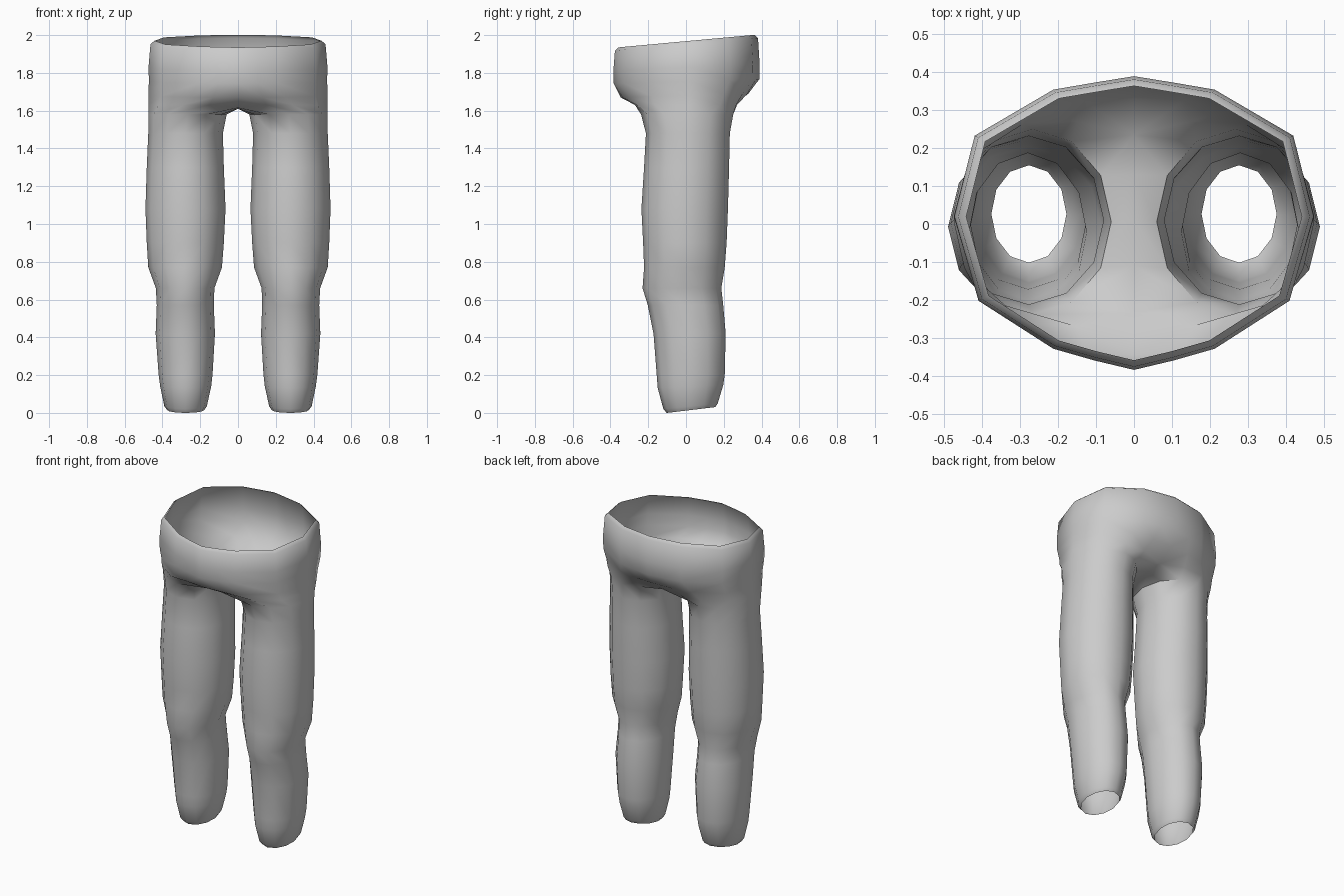
import bpy, bmesh, math

if "Cube" in bpy.data.objects:
    bpy.data.objects.remove(bpy.data.objects["Cube"])

grey = bpy.data.materials.new("light grey cloth")
grey.diffuse_color = (0.6, 0.6, 0.6, 1)
grey.use_nodes = True
grey.node_tree.nodes["Principled BSDF"].inputs["Base Color"].default_value = grey.diffuse_color

bm = bmesh.new()


def ring(points):
    return [bm.verts.new(p) for p in points]


def bridge(upper, lower, closed=False):
    n = len(upper)
    for j in range(n if closed else n - 1):
        k = (j + 1) % n
        bm.faces.new((upper[j], lower[j], lower[k], upper[k]))


# Half outline of the waist, from front centre round to back centre
waist = [(0, -.38), (.105, -.355), (.21, -.325), (.405, -.20), (.468, .02),
         (.415, .23), (.21, .35), (.105, .368), (0, .385)]
hip = [(0, -.345), (.13, -.335), (.25, -.295), (.41, -.18), (.475, .02),
       (.42, .20), (.25, .30), (.13, .325), (0, .33)]
seat = [(0, -.235), (.15, -.27), (.29, -.26), (.42, -.165), (.475, .02),
        (.425, .18), (.29, .265), (.15, .27), (0, .235)]


def waist_ring(scale, z, tilt):
    return ring([(x * scale, y * scale, z + tilt * y) for x, y in waist])


# Pelvis: bevelled slanted waistband down to the seat
torso = [waist_ring(.945, 1.968, .087),
         waist_ring(.99, 1.951, .087),
         waist_ring(1.012, 1.83, .05),
         waist_ring(1.008, 1.755, .03),
         ring([(x, y, 1.68 + .03 * y) for x, y in hip]),
         ring([(x, y, 1.615 if x == 0 else 1.63) for x, y in seat])]
for a, b in zip(torso, torso[1:]):
    bridge(a, b)

# Crotch seam closes the seat outline into a leg loop
loop = torso[-1] + ring([(0, .13, 1.61), (0, .01, 1.61), (0, -.11, 1.61)])

# Leg: height, inner x, outer x, front y, back y, slant
leg = [(1.58, .06, .475, -.238, .25, 0),
       (1.48, .08, .475, -.212, .232, 0),
       (1.30, .075, .483, -.222, .228, 0),
       (1.08, .066, .49, -.236, .222, 0),
       (.90, .075, .483, -.227, .215, 0),
       (.77, .085, .475, -.222, .205, 0),
       (.66, .125, .435, -.23, .187, 0),
       (.57, .128, .43, -.202, .197, 0),
       (.42, .122, .436, -.172, .21, 0),
       (.20, .135, .42, -.155, .205, 0),
       (.14, .142, .412, -.15, .197, .04),
       (.035, .165, .39, -.12, .168, .1),
       (.0145, .178, .376, -.102, .155, .12)]
for z, x0, x1, y0, y1, slant in leg:
    cx, cy, rx, ry = (x0 + x1) / 2, (y0 + y1) / 2, (x1 - x0) / 2, (y1 - y0) / 2
    pts = []
    for j in range(12):
        a = math.radians((j - 4) * 30)
        y = cy + ry * math.sin(a)
        pts.append((cx + rx * math.cos(a), y, z + slant * (y - .02)))
    nxt = ring(pts)
    bridge(loop, nxt, closed=True)
    loop = nxt

mesh = bpy.data.meshes.new("trousers")
bm.to_mesh(mesh)
bm.free()
mesh.materials.append(grey)
trousers = bpy.data.objects.new("trousers", mesh)
bpy.context.collection.objects.link(trousers)

# Smooth cloth with crisp hems
bpy.context.view_layer.objects.active = trousers
trousers.select_set(True)
bpy.ops.object.shade_smooth_by_angle(angle=math.radians(50))

# Other half
mirror = trousers.modifiers.new("other_side", 'MIRROR')
mirror.use_clip = True
mirror.merge_threshold = .001
